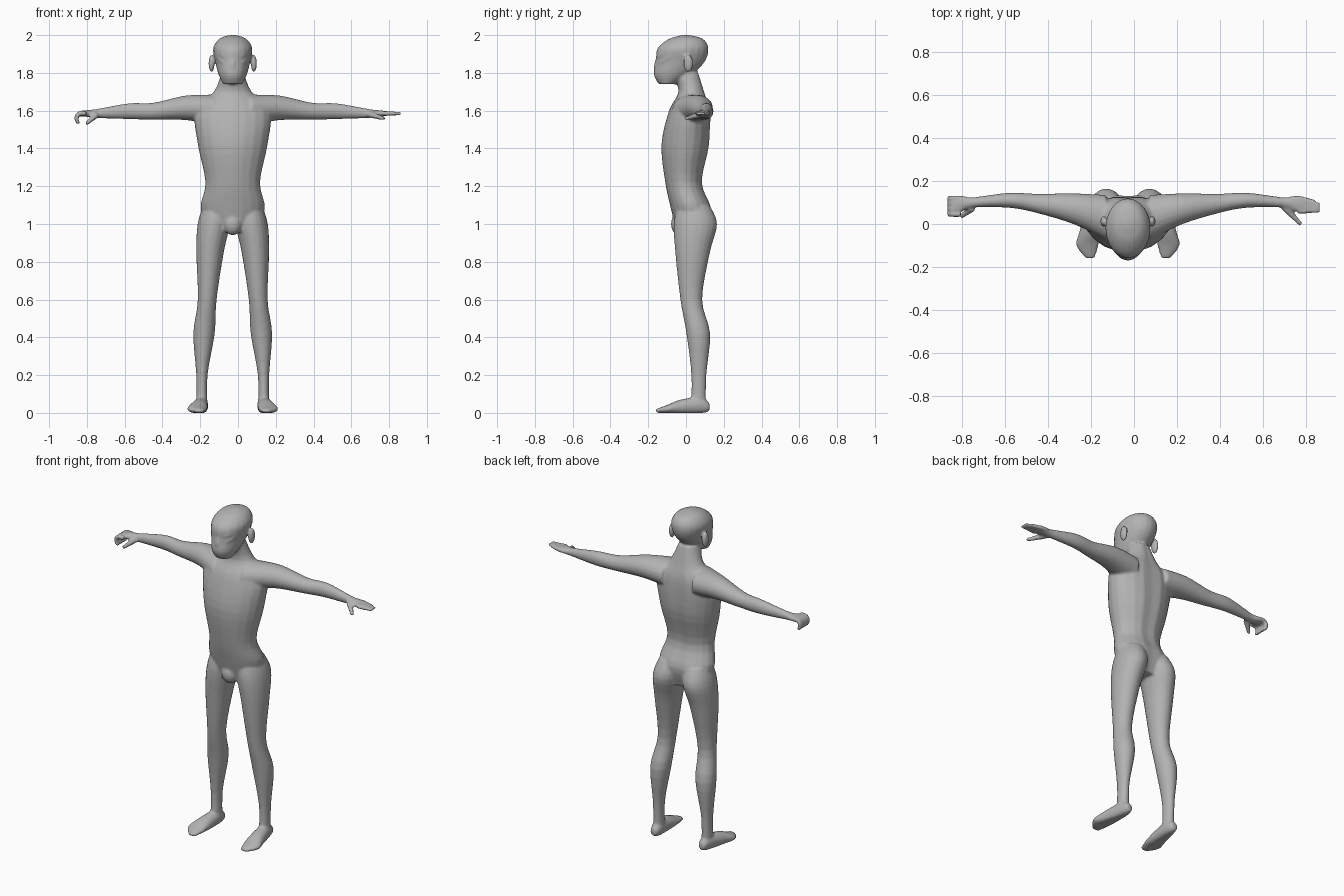
import bpy
import bmesh
import math
from mathutils import Vector, Matrix

cube = bpy.data.objects.get("Cube")
if cube:
    bpy.data.objects.remove(cube)

MIDDLE = -0.028       # the figure's plane of symmetry
HAND_HEIGHT = 1.585
SIDES = 20
RIGHT_WAY, BACK_WAY, UP_WAY = Vector((1, 0, 0)), Vector((0, 1, 0)), Vector((0, 0, 1))

skin = bpy.data.materials.new("grey_skin")
skin.use_nodes = True
grey = (0.45, 0.45, 0.45, 1)
skin.diffuse_color = grey
skin.node_tree.nodes["Principled BSDF"].inputs["Base Color"].default_value = grey

bm = bmesh.new()


def ring(wide, deep=None, x=0, y=0, z=0):
    """One elliptical cross-section: its centre and its two radii."""
    return Vector((x, y, z, wide, wide if deep is None else deep))


def refine(rings, steps=4):
    """Run a smooth curve through the cross-sections."""
    padded = [rings[0], *rings, rings[-1]]
    result = []
    for before, start, end, after in zip(padded, padded[1:], padded[2:], padded[3:]):
        leave, arrive = (end - before) / 2, (after - start) / 2
        for step in range(steps):
            t = step / steps
            ease = t * t * (3 - 2 * t)
            result.append(start.lerp(end, ease)
                          + leave * t * (1 - t) ** 2
                          - arrive * t * t * (1 - t))
    return result + [rings[-1]]


def loft(*rings, frame=None, side=1, furrow=0, floor=False):
    """Skin a run of cross-sections; without a frame they face along the path."""
    rings = refine(rings)
    centres = [Vector(r[:3]) for r in rings]
    last = len(rings) - 1
    loops = []
    for i, (centre, section) in enumerate(zip(centres, rings)):
        if frame:
            across, along = frame
        else:
            path = (centres[min(i + 1, last)] - centres[max(i - 1, 0)]).normalized()
            along = path.cross(BACK_WAY).normalized()
            across = along.cross(path)
        loop = []
        for k in range(SIDES):
            angle = math.tau * k / SIDES
            c, s = math.cos(angle), math.sin(angle)
            dent = 1 - furrow * math.exp(-20 * c * c) if s > 0 else 1
            point = centre + across * c * section[3] + along * s * section[4] * dent
            if floor:
                point.z = max(point.z, 0)
            loop.append(bm.verts.new((MIDDLE + side * point.x, point.y, point.z)))
        loops.append(loop)
    for low, high in zip(loops, loops[1:]):
        for k in range(SIDES):
            bm.faces.new((low[k - 1], low[k], high[k], high[k - 1]))
    bm.faces.new(loops[0])
    bm.faces.new(loops[-1])


def ball(centre, radii, side=1):
    x, y, z = centre
    place = Matrix.Translation((MIDDLE + side * x, y, z)) @ Matrix.Diagonal((*radii, 1))
    bmesh.ops.create_uvsphere(bm, u_segments=16, v_segments=10, radius=1, matrix=place)


upright = (RIGHT_WAY, BACK_WAY)
sideways = (BACK_WAY, UP_WAY)
forward = (RIGHT_WAY, UP_WAY)

# Torso and neck, with a shallow spine furrow
loft(ring(z=0.96, y=0.03, wide=0.1, deep=0.08),
     ring(z=1.08, y=0.03, wide=0.17, deep=0.11),
     ring(z=1.22, y=-0.01, wide=0.145, deep=0.1),
     ring(z=1.42, wide=0.185, deep=0.13),
     ring(z=1.6, y=0.02, wide=0.2, deep=0.11),
     ring(z=1.7, y=0.03, wide=0.1, deep=0.07),
     ring(z=1.8, wide=0.06, deep=0.07),
     frame=upright, furrow=0.09)
ball(centre=(0, -0.035, 1), radii=(0.05, 0.045, 0.06))

# Head, from chin to crown, and nose
loft(ring(z=1.74, y=-0.1, wide=0.05, deep=0.045),
     ring(z=1.79, y=-0.07, wide=0.075, deep=0.1),
     ring(z=1.86, y=-0.03, wide=0.093, deep=0.13),
     ring(z=1.93, y=-0.016, wide=0.104, deep=0.135),
     ring(z=1.98, wide=0.072, deep=0.09),
     ring(z=2, wide=0.02),
     frame=upright)
ball(centre=(0, -0.15, 1.83), radii=(0.018, 0.02, 0.05))

for side in (1, -1):
    # Ridges above and below the eye, meeting at its outer corner
    for drop in (0, 0.035):
        loft(ring(x=0.012, y=-0.146, z=1.885 - drop, wide=0.008),
             ring(x=0.05, y=-0.132, z=1.89 - drop, wide=0.01),
             ring(x=0.085, y=-0.085, z=1.905 - drop / 2, wide=0.007),
             side=side)

    # Ear
    ball(centre=(0.112, 0.012, 1.85), radii=(0.016, 0.026, 0.047), side=side)

    # Leg, from buttock to ankle
    loft(ring(z=1.1, x=0.085, y=0.04, wide=0.07, deep=0.085),
         ring(z=1, x=0.1, y=0.05, wide=0.086, deep=0.115),
         ring(z=0.85, x=0.12, y=0.035, wide=0.073, deep=0.092),
         ring(z=0.6, x=0.135, y=0.028, wide=0.05, deep=0.058),
         ring(z=0.42, x=0.152, y=0.065, wide=0.057, deep=0.063),
         ring(z=0.2, x=0.163, y=0.068, wide=0.03, deep=0.04),
         ring(z=0.03, x=0.163, y=0.065, wide=0.03, deep=0.04),
         frame=upright, side=side)

    # Foot, from heel to toes
    loft(ring(y=0.125, x=0.163, z=0.03, wide=0.02),
         ring(y=0.08, x=0.164, z=0.04, wide=0.034, deep=0.045),
         ring(y=-0.03, x=0.178, z=0.03, wide=0.046, deep=0.04),
         ring(y=-0.1, x=0.188, z=0.02, wide=0.052, deep=0.022),
         ring(y=-0.16, x=0.175, z=0.01, wide=0.02, deep=0.01),
         frame=forward, side=side, floor=True)

    # Arm, from shoulder to palm
    loft(ring(x=0.1, y=0.03, z=1.605, wide=0.105, deep=0.08),
         ring(x=0.25, y=0.07, z=1.615, wide=0.072, deep=0.065),
         ring(x=0.42, y=0.095, z=1.597, wide=0.045),
         ring(x=0.55, y=0.11, z=1.597, wide=0.035, deep=0.042),
         ring(x=0.72, y=0.1, z=HAND_HEIGHT, wide=0.024),
         ring(x=0.77, y=0.095, z=HAND_HEIGHT, wide=0.037, deep=0.018),
         ring(x=0.81, y=0.09, z=HAND_HEIGHT, wide=0.036, deep=0.014),
         frame=sideways, side=side)

# Fingers: straight and converging on the left, curled down on the right
for finger in range(4):
    y = 0.12 - 0.02 * finger
    tip = 0.89 if finger else 0.865
    loft(ring(x=0.79, y=y, z=HAND_HEIGHT, wide=0.013),
         ring(x=tip, y=0.75 * y + 0.015, z=HAND_HEIGHT, wide=0.009))
    y -= 0.005 * finger
    loft(ring(x=0.775, y=y, z=HAND_HEIGHT, wide=0.013),
         ring(x=0.812, y=y, z=HAND_HEIGHT, wide=0.013),
         ring(x=0.828, y=y, z=1.56, wide=0.012),
         ring(x=0.815, y=y, z=1.53, wide=0.01),
         side=-1)

# Thumbs
loft(ring(x=0.725, y=0.08, z=1.58, wide=0.018),
     ring(x=0.803, y=-0.003, z=1.558, wide=0.01))
loft(ring(x=0.72, y=0.075, z=1.58, wide=0.018),
     ring(x=0.775, y=0.033, z=1.53, wide=0.01), side=-1)

bmesh.ops.recalc_face_normals(bm, faces=bm.faces)
mesh = bpy.data.meshes.new("body")
bm.to_mesh(mesh)
bm.free()
mesh.materials.append(skin)
mesh.shade_smooth()
body = bpy.data.objects.new("body", mesh)
bpy.context.collection.objects.link(body)

# Fuse the parts into one skin and soften the joins
fuse = body.modifiers.new("fuse", "REMESH")
fuse.mode = "VOXEL"
fuse.voxel_size = 0.007
fuse.use_smooth_shade = True
soften = body.modifiers.new("soften", "SMOOTH")
soften.factor = 0.5
soften.iterations = 6
